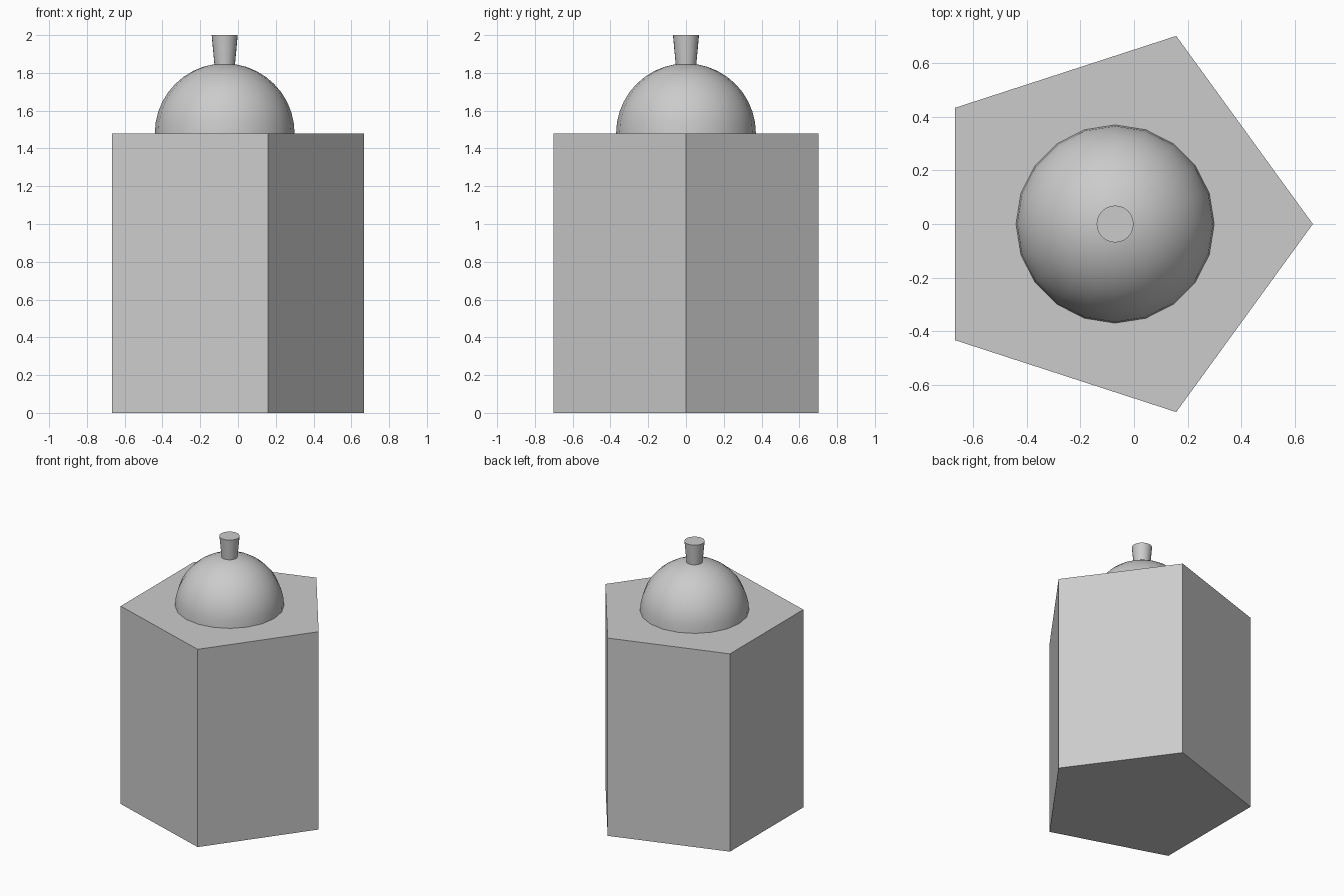
import bpy, math

if "Cube" in bpy.data.objects:
    bpy.data.objects.remove(bpy.data.objects["Cube"])

CX = -0.0705      # shared vertical axis
BODY_H = 1.48
DOME_R = 0.37


def lathe(name, profile, sides, smooth=False):
    """Revolve (radius, z) points about the shared axis; ends are capped."""
    verts, faces, rings = [], [], []
    for r, z in profile:
        n = 1 if r < 1e-6 else sides
        rings.append(list(range(len(verts), len(verts) + n)))
        for i in range(n):
            a = 2 * math.pi * i / sides
            verts.append((CX + r * math.cos(a), r * math.sin(a), z))
    for low, high in zip(rings, rings[1:]):
        for i in range(sides):
            j = (i + 1) % sides
            if len(high) == 1:
                faces.append((low[i], low[j], high[0]))
            else:
                faces.append((low[i], low[j], high[j], high[i]))
    faces.append(rings[0][::-1])
    if len(rings[-1]) > 1:
        faces.append(rings[-1])
    mesh = bpy.data.meshes.new(name)
    mesh.from_pydata(verts, [], faces)
    obj = bpy.data.objects.new(name, mesh)
    bpy.context.collection.objects.link(obj)
    if smooth:
        bpy.ops.object.select_all(action='DESELECT')
        obj.select_set(True)
        bpy.context.view_layer.objects.active = obj
        bpy.ops.object.shade_smooth_by_angle(angle=math.radians(40))
    return obj


# Five-sided body with a point towards +x
lathe("pentagon_body", [(0.738, 0), (0.738, BODY_H)], 5)

# Half-sphere lid
steps = 10
dome = [(DOME_R * math.cos(math.pi / 2 * i / steps),
         BODY_H + DOME_R * math.sin(math.pi / 2 * i / steps))
        for i in range(steps + 1)]
lathe("dome_lid", dome, 20, smooth=True)

# Flared knob, slightly sunk into the dome
lathe("lid_knob", [(0.054, 1.84), (0.069, 2.0)], 24, smooth=True)
